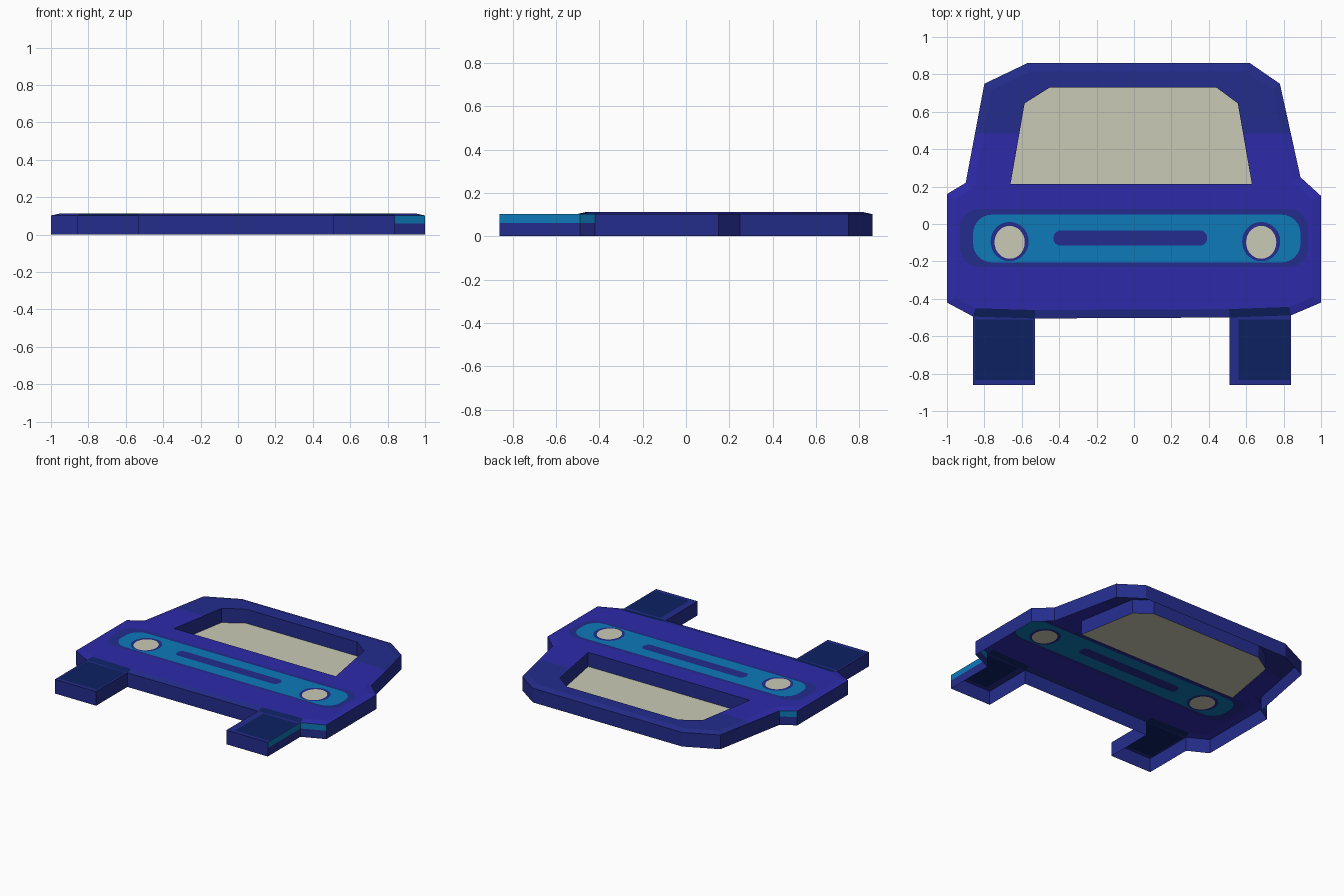
import bpy, bmesh, math
from mathutils import Vector

if "Cube" in bpy.data.objects:
    bpy.data.objects.remove(bpy.data.objects["Cube"])


def srgb(v):
    v /= 255
    return v / 12.92 if v <= 0.04045 else ((v + 0.055) / 1.055) ** 2.4


def material(name, r, g, b):
    m = bpy.data.materials.new(name)
    m.diffuse_color = (srgb(r), srgb(g), srgb(b), 1)
    m.use_nodes = True
    m.node_tree.nodes["Principled BSDF"].inputs["Base Color"].default_value = m.diffuse_color
    return m


violet = material("violet_blue", 45, 43, 170)
indigo = material("dark_indigo", 36, 45, 141)
navy = material("navy", 13, 33, 98)
bright = material("bright_blue", 13, 122, 185)
cream = material("cream", 202, 202, 182)


def finish(name, bm, mats):
    me = bpy.data.meshes.new(name)
    bm.to_mesh(me)
    bm.free()
    for m in mats:
        me.materials.append(m)
    ob = bpy.data.objects.new(name, me)
    bpy.context.collection.objects.link(ob)
    return ob


def fill(bm, loops, z):
    """Fill a flat region; loops after the first are holes."""
    edges = []
    for loop in loops:
        vs = [bm.verts.new((x, y, z)) for x, y in loop]
        edges += [bm.edges.new((vs[i - 1], vs[i])) for i in range(len(vs))]
    bmesh.ops.triangle_fill(bm, edges=edges, use_beauty=True, normal=(0, 0, 1))
    for f in bm.faces:
        f.normal_update()
        if f.normal.z < 0:
            f.normal_flip()


def sheet(name, loops, z, mat):
    bm = bmesh.new()
    fill(bm, loops, z)
    return finish(name, bm, [mat])


def band(bm, a, b, z0, z1, index=0):
    """Quad from edge a[0]-a[1] at z0 to edge b[0]-b[1] at z1."""
    vs = [bm.verts.new((*p, z)) for p, z in ((a[0], z0), (a[1], z0), (b[1], z1), (b[0], z1))]
    f = bm.faces.new(vs)
    f.material_index = index
    return f


def pairs(loop):
    return [(loop[i], loop[(i + 1) % len(loop)]) for i in range(len(loop))]


def inset(loop, d):
    """Mitred inward offset of an anticlockwise loop."""
    out = []
    for i, p in enumerate(loop):
        p = Vector(p)
        u = (p - Vector(loop[i - 1])).normalized()
        v = (Vector(loop[(i + 1) % len(loop)]) - p).normalized()
        n1, n2 = Vector((-u.y, u.x)), Vector((-v.y, v.x))
        out.append(tuple(p + (n1 + n2) * d / (1 + n1.dot(n2))))
    return out


def ellipse(cx, cy, rx, ry, n=28):
    return [(cx + rx * math.cos(2 * math.pi * i / n), cy + ry * math.sin(2 * math.pi * i / n)) for i in range(n)]


def rounded(x0, x1, y0, y1, r, n=6):
    pts = []
    for k, (cx, cy) in enumerate(((x1 - r, y1 - r), (x0 + r, y1 - r), (x0 + r, y0 + r), (x1 - r, y0 + r))):
        for i in range(n + 1):
            a = math.pi / 2 * (k + i / n)
            pts.append((cx + r * math.cos(a), cy + r * math.sin(a)))
    return pts


EDGE, TOP = 0.102, 0.112
# Outlines, anticlockwise from above
upper = [(1, -.42), (1, .15), (.89, .25), (.78, .75), (.62, .86), (-.57, .86),
         (-.80, .75), (-.90, .22), (-1, .16), (-1, -.42)]
joints = [(-.86, -.495), (-.53, -.505), (.51, -.50), (.84, -.488)]
body = upper + joints
left_leg = [joints[0], (-.86, -.86), (-.53, -.86), joints[1]]
right_leg = [joints[2], (.51, -.86), (.84, -.86), joints[3]]
outline = upper + left_leg + right_leg
window = [(-.66, .215), (.63, .215), (.555, .645), (.44, .73), (-.45, .73), (-.585, .645)]
halo = rounded(-.93, .93, -.23, .08, .10)
grille = rounded(-.86, .89, -.205, .05, .10)
slot = rounded(-.43, .39, -.115, -.035, .035)
lamps = {"left": (-.665, -.094), "right": (.68, -.094)}

# Body top panel with sloped rim; the roof part is darker
bm = bmesh.new()
inner = inset(body, .045)
fill(bm, [inner, window, halo], TOP)
for a, b in zip(pairs(body), pairs(inner)):
    band(bm, a, b, EDGE, TOP)
bmesh.ops.bisect_plane(bm, geom=bm.verts[:] + bm.edges[:] + bm.faces[:],
                       plane_co=(0, .485, 0), plane_no=(0, 1, 0))
for f in bm.faces:
    c = f.calc_center_median()
    if c.y > .485:
        f.material_index = 1
    elif c.y < -.43 and f.normal.z != 1 and max(v.co.y for v in f.verts) < -.40:
        f.material_index = 2 if .51 < abs(c.x) < .86 else 1
finish("body_panel", bm, [violet, indigo, navy])

# Outer walls in two bands, with bright flashes on the upper band
bm = bmesh.new()
for e in pairs(outline):
    mx, my = (e[0][0] + e[1][0]) / 2, (e[0][1] + e[1][1]) / 2
    flash = (mx > .83 and my < -.43) or (mx < -.93 and my > .17)
    band(bm, e, e, 0, .06)
    band(bm, e, e, .06, EDGE, 1 if flash else 0)
finish("outer_walls", bm, [indigo, bright])

# Legs: navy tops with a thin rim
for name, leg, rx0 in (("left_leg", left_leg, -.54), ("right_leg", right_leg, .56)):
    x0, x1 = leg[1][0], leg[2][0]
    a, b = (x0 + .01, rx0) if x0 < 0 else (rx0, x1 - .005)
    panel = [(a, -.51), (a, -.835), (b, -.835), (b, -.51)]
    sheet(name + "_rim", [leg, panel], EDGE, indigo)
    sheet(name + "_top", [panel], EDGE, navy)

# Window recess and pane
bm = bmesh.new()
for e in pairs(window):
    band(bm, e, e, TOP, .01)
finish("window_recess", bm, [indigo])
sheet("window_pane", [window], .01, cream)

# Grille band, its slot and dark border
rings = {k: ellipse(x, y, .102, .105) for k, (x, y) in lamps.items()}
sheet("grille_border", [halo, grille], TOP, indigo)
sheet("grille", [grille, slot, *rings.values()], TOP, bright)
sheet("grille_slot", [slot], TOP, indigo)

# Headlights with surrounds
for side, (x, y) in lamps.items():
    lens = ellipse(x, y - .004, .081, .088)
    sheet(side + "_headlight_surround", [rings[side], lens], TOP, indigo)
    sheet(side + "_headlight", [lens], TOP, cream)
